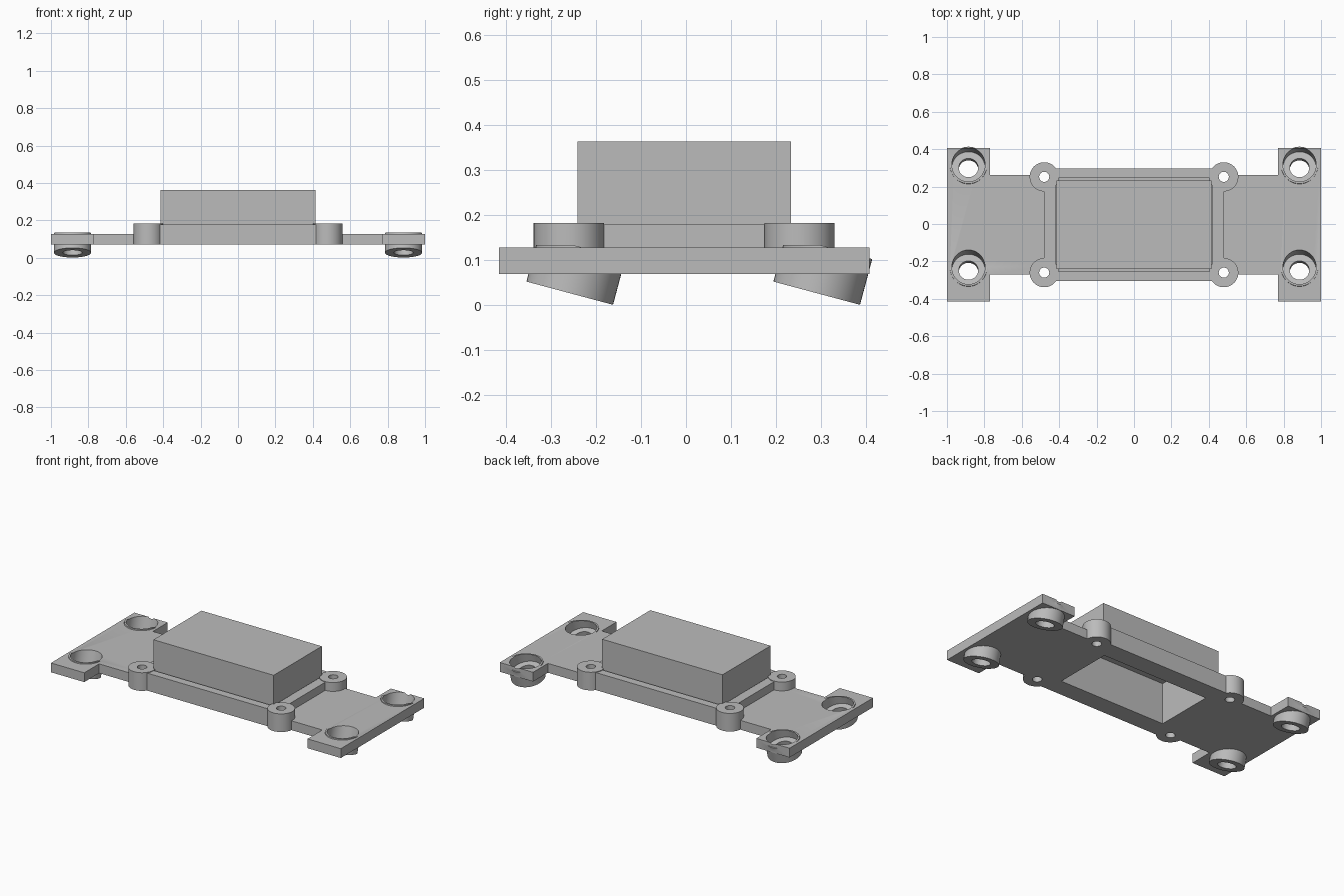
import bpy
import bmesh
from math import radians
from mathutils import Matrix, Vector

if "Cube" in bpy.data.objects:
    bpy.data.objects.remove(bpy.data.objects["Cube"], do_unlink=True)

gray = bpy.data.materials.new("plain gray")
gray.use_nodes = True
gray.diffuse_color = (0.5, 0.5, 0.5, 1)
gray.node_tree.nodes["Principled BSDF"].inputs["Base Color"].default_value = (0.5, 0.5, 0.5, 1)

YC = -0.004                 # plate centre line
Z0, Z1 = 0.07, 0.128        # plate underside and top
TILT = Matrix.Rotation(radians(-15), 4, "X")


def to_object(bm, name):
    mesh = bpy.data.meshes.new(name)
    bmesh.ops.recalc_face_normals(bm, faces=bm.faces)
    bm.to_mesh(mesh)
    bm.free()
    mesh.materials.append(gray)
    obj = bpy.data.objects.new(name, mesh)
    bpy.context.collection.objects.link(obj)
    return obj


def block(name, hx, hy, z0, z1):
    bm = bmesh.new()
    m = Matrix.Translation((0, YC, (z0 + z1) / 2)) @ Matrix.Diagonal((2 * hx, 2 * hy, z1 - z0, 1))
    bmesh.ops.create_cube(bm, size=1, matrix=m)
    return to_object(bm, name)


def cylinder(name, base, r, h0, h1, rot=Matrix(), ceiling=None):
    """Cylinder along the rotated z axis, from h0 to h1 above base."""
    bm = bmesh.new()
    m = Matrix.Translation(base) @ rot @ Matrix.Translation((0, 0, (h0 + h1) / 2))
    bmesh.ops.create_cone(bm, cap_ends=True, segments=48, radius1=r, radius2=r,
                          depth=h1 - h0, matrix=m)
    if ceiling:
        cut = bmesh.ops.bisect_plane(bm, geom=bm.verts[:] + bm.edges[:] + bm.faces[:],
                                     plane_co=(0, 0, ceiling), plane_no=(0, 0, 1),
                                     clear_outer=True)
        edges = [e for e in cut["geom_cut"] if isinstance(e, bmesh.types.BMEdge)]
        bmesh.ops.contextual_create(bm, geom=edges)
    return to_object(bm, name)


def combine(target, tool, operation):
    mod = target.modifiers.new("boolean", "BOOLEAN")
    mod.operation, mod.solver, mod.object = operation, "EXACT", tool
    bpy.context.view_layer.objects.active = target
    bpy.ops.object.modifier_apply(modifier=mod.name)
    bpy.data.objects.remove(tool, do_unlink=True)


# Base plate: H-shaped outline with a wider centre section
quarter = [(0.48, 0.30), (0.48, 0.265), (0.77, 0.265), (0.77, 0.411), (1.0, 0.411)]
outline = quarter + [(x, -y) for x, y in reversed(quarter)]
outline += [(-x, -y) for x, y in outline]
bm = bmesh.new()
face = bm.faces.new([bm.verts.new((x, y + YC, Z0)) for x, y in outline])
raised = bmesh.ops.extrude_face_region(bm, geom=[face])["geom"]
bmesh.ops.translate(bm, vec=Vector((0, 0, Z1 - Z0)),
                    verts=[v for v in raised if isinstance(v, bmesh.types.BMVert)])
plate = to_object(bm, "base_plate")

# Raised frame with a seat for the cover and an opening underneath
combine(plate, block("frame", 0.48, 0.30, Z0, 0.179), "UNION")
combine(plate, block("seat", 0.42, 0.25, 0.14, 0.3), "DIFFERENCE")
combine(plate, block("opening", 0.365, 0.185, 0, 0.3), "DIFFERENCE")

# Corner screw bosses
corners = [(sx * 0.48, YC + sy * 0.256, 0) for sx in (-1, 1) for sy in (-1, 1)]
for c in corners:
    combine(plate, cylinder("boss", c, 0.078, Z0, 0.183), "UNION")
for c in corners:
    combine(plate, cylinder("screw_hole", c, 0.027, 0, 0.3), "DIFFERENCE")

# Tilted cups with a pocket and a through hole
cups = [(x, y, 0.027) for x in (-0.885, 0.885) for y in (-0.258, 0.29)]
for c in cups:
    combine(plate, cylinder("cup", c, 0.0995, 0, 0.105, TILT, 0.134), "UNION")
for c in cups:
    combine(plate, cylinder("pocket", c, 0.089, 0.04, 0.2, TILT), "DIFFERENCE")
    combine(plate, cylinder("cup_hole", c, 0.052, -0.1, 0.1, TILT), "DIFFERENCE")

# Hollow cover box
cover = block("cover_box", 0.415, 0.237, 0.14, 0.363)
combine(cover, block("cavity", 0.365, 0.185, 0, 0.325), "DIFFERENCE")

for obj in (plate, cover):
    bpy.ops.object.select_all(action="DESELECT")
    obj.select_set(True)
    bpy.context.view_layer.objects.active = obj
    bpy.ops.object.shade_smooth_by_angle(angle=radians(30))
